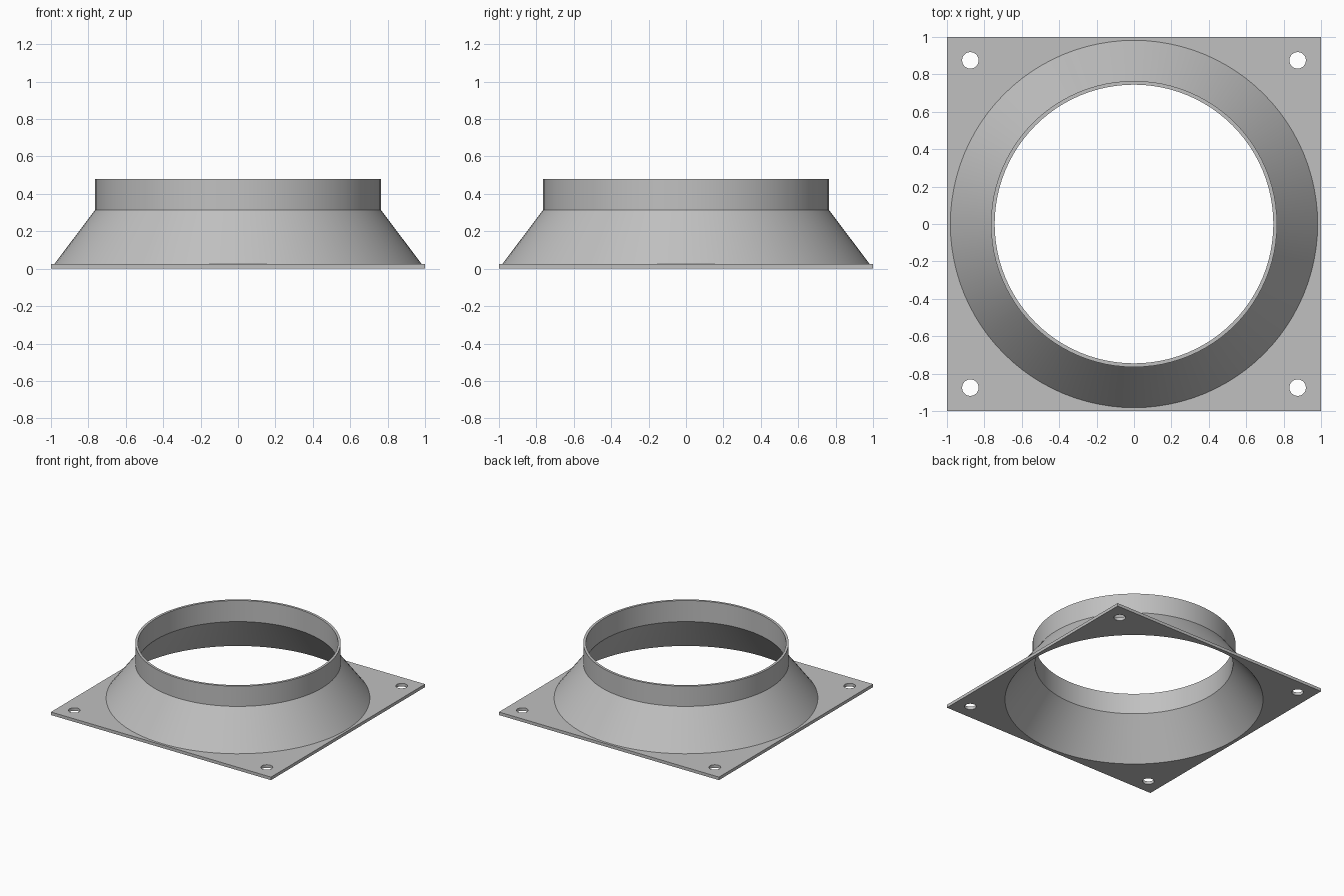
import bpy, bmesh, math
from mathutils import Matrix

if "Cube" in bpy.data.objects:
    bpy.data.objects.remove(bpy.data.objects["Cube"])

SEGMENTS = 96
RIM = 0.976      # opening in the plate
PLATE = 0.025    # plate thickness

steel = bpy.data.materials.new("grey_steel")
steel.use_nodes = True
colour = (0.53, 0.53, 0.53, 1)
steel.diffuse_color = colour
steel.node_tree.nodes["Principled BSDF"].inputs["Base Color"].default_value = colour


def make_object(name, bm):
    bmesh.ops.recalc_face_normals(bm, faces=bm.faces)
    mesh = bpy.data.meshes.new(name)
    bm.to_mesh(mesh)
    bm.free()
    mesh.materials.append(steel)
    obj = bpy.data.objects.new(name, mesh)
    bpy.context.collection.objects.link(obj)
    return obj


def smooth(obj):
    bpy.ops.object.select_all(action='DESELECT')
    obj.select_set(True)
    bpy.context.view_layer.objects.active = obj
    bpy.ops.object.shade_smooth_by_angle(angle=math.radians(25))


# Square mounting plate
bm = bmesh.new()
bmesh.ops.create_cube(bm, size=1, matrix=Matrix.Translation((0, 0, PLATE / 2))
                      @ Matrix.Diagonal((2, 2, PLATE, 1)))
plate = make_object("mounting_plate", bm)

# Cutters for the duct opening and the corner bolt holes
bm = bmesh.new()
holes = [(0, 0, RIM, SEGMENTS)]
holes += [(x, y, 0.044, 32) for x in (-0.875, 0.875) for y in (-0.875, 0.875)]
for x, y, radius, count in holes:
    bmesh.ops.create_cone(bm, cap_ends=True, segments=count, radius1=radius,
                          radius2=radius, depth=0.2,
                          matrix=Matrix.Translation((x, y, 0)))
cutter = make_object("hole_cutter", bm)
cutter.hide_render = True
cut = plate.modifiers.new("holes", 'BOOLEAN')
cut.object = cutter
cut.operation = 'DIFFERENCE'
cut.solver = 'EXACT'
smooth(plate)
bpy.ops.object.modifier_apply(modifier=cut.name)
bpy.data.objects.remove(cutter)

# Hollow duct: flared skirt rising into a straight collar
profile = [(RIM, 0), (0.982, PLATE), (0.765, 0.313), (0.765, 0.479),
           (0.745, 0.479), (0.745, 0.306), (0.972, 0)]
bm = bmesh.new()
verts = [bm.verts.new((r * math.sin(math.pi / SEGMENTS * 0), r, z)) for r, z in profile]
edges = [bm.edges.new((verts[i], verts[(i + 1) % len(verts)])) for i in range(len(verts))]
bmesh.ops.spin(bm, geom=verts + edges, cent=(0, 0, 0), axis=(0, 0, 1),
               angle=math.tau, steps=SEGMENTS, use_merge=True)
bmesh.ops.remove_doubles(bm, verts=bm.verts, dist=0.0001)
duct = make_object("flared_duct", bm)
smooth(duct)
